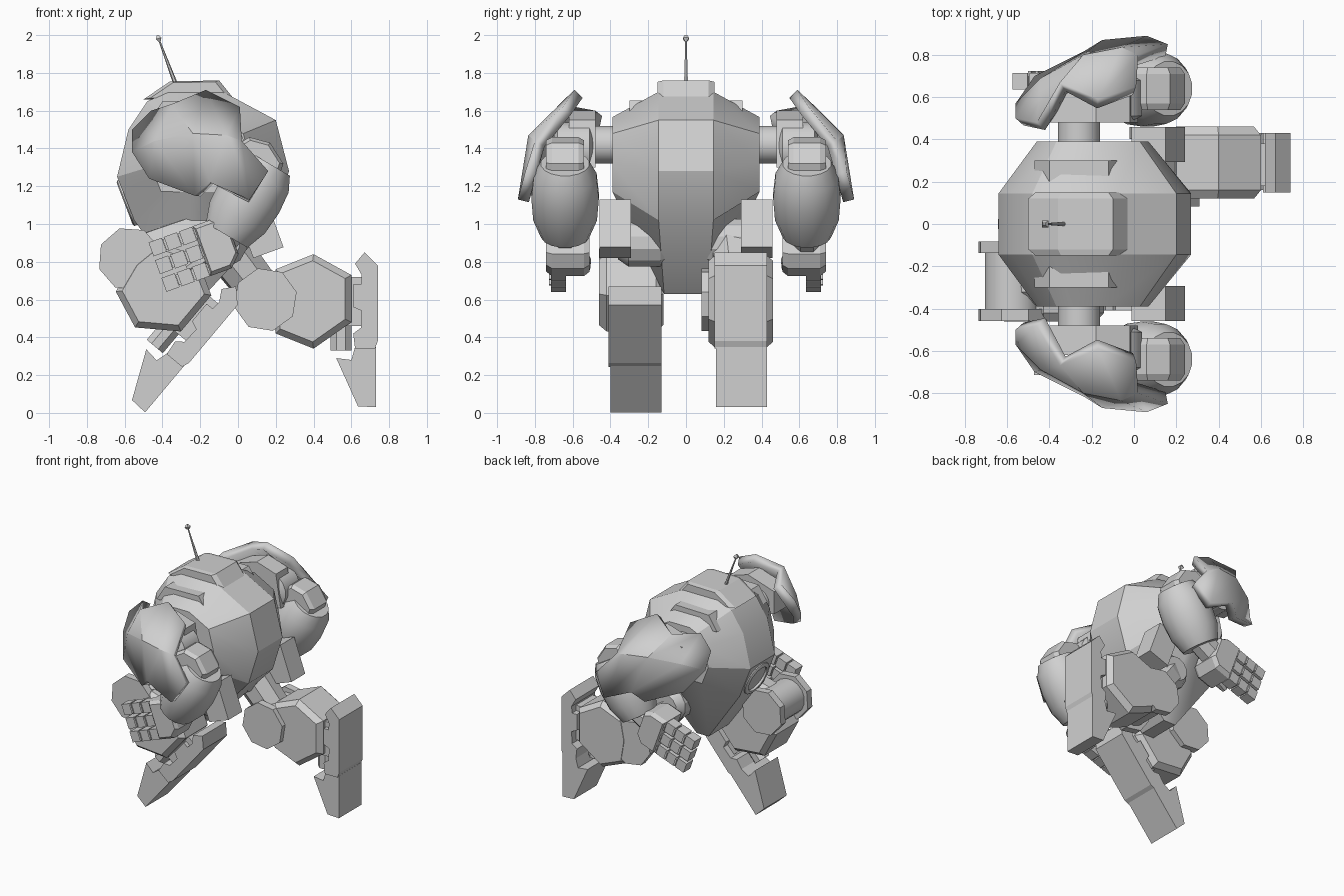
import bpy, bmesh, math
from mathutils import Vector, Matrix

old = bpy.data.objects.get("Cube")
if old:
    bpy.data.objects.remove(old, do_unlink=True)

GREY = (0.63, 0.63, 0.63, 1)
mat = bpy.data.materials.new("plain_grey")
mat.use_nodes = True
mat.diffuse_color = GREY
mat.node_tree.nodes["Principled BSDF"].inputs["Base Color"].default_value = GREY


def finish(name, bm, smooth=False, recalc=True):
    if recalc:
        bmesh.ops.recalc_face_normals(bm, faces=bm.faces)
    me = bpy.data.meshes.new(name)
    bm.to_mesh(me)
    bm.free()
    ob = bpy.data.objects.new(name, me)
    bpy.context.collection.objects.link(ob)
    me.materials.append(mat)
    if smooth:
        bpy.ops.object.select_all(action="DESELECT")
        ob.select_set(True)
        bpy.context.view_layer.objects.active = ob
        bpy.ops.object.shade_smooth_by_angle(angle=math.radians(26))
    return ob


def loft(name, rings, smooth=False):
    """Closed skin through rings of equal point count."""
    bm = bmesh.new()
    vs = [[bm.verts.new(p) for p in r] for r in rings]
    n = len(rings[0])
    for a, b in zip(vs, vs[1:]):
        for i in range(n):
            j = (i + 1) % n
            bm.faces.new((a[i], a[j], b[j], b[i]))
    bm.faces.new(vs[0])
    bm.faces.new(vs[-1])
    return finish(name, bm, smooth)


def prism(name, pts, y, width, chamfer=0, xf=None):
    """Side outline extruded across y, with optional chamfered rims."""
    cx = sum(p[0] for p in pts) / len(pts)
    cz = sum(p[1] for p in pts) / len(pts)
    h = width / 2
    steps = [(-h, 0.86), (-h + chamfer, 1), (h - chamfer, 1), (h, 0.86)] if chamfer else [(-h, 1), (h, 1)]
    rings = [[Vector((cx + (x - cx) * k, y + d, cz + (z - cz) * k)) for x, z in pts] for d, k in steps]
    if xf:
        rings = [[xf @ p for p in r] for r in rings]
    return loft(name, rings)


def ngon(cx, cz, r, n, turn=0.0):
    return [(cx + r * math.cos(math.tau * (i + turn) / n),
             cz + r * math.sin(math.tau * (i + turn) / n)) for i in range(n)]


def box(name, c, size, deg=0.0):
    """Box tilted in the side plane."""
    bm = bmesh.new()
    m = (Matrix.Translation(c) @ Matrix.Rotation(math.radians(-deg), 4, "Y")
         @ Matrix.Diagonal((*size, 1)))
    bmesh.ops.create_cube(bm, size=1, matrix=m)
    return finish(name, bm)


def lathe(name, a, b, profile, n=16, smooth=True):
    """Rings along a to b; profile holds (fraction, radius)."""
    a, b = Vector(a), Vector(b)
    q = (b - a).to_track_quat("Z", "Y")
    rings = [[a.lerp(b, t) + q @ Vector((r * math.cos(math.tau * (i + .5) / n),
                                        r * math.sin(math.tau * (i + .5) / n), 0))
              for i in range(n)] for t, r in profile]
    return loft(name, rings, smooth)


# Body: broad central band narrowing to the shoulder faces
band = [(-.37, 1.7), (-.08, 1.7), (.2, 1.55), (.27, 1.28), (.19, 1.02), (-.17, .63),
        (-.27, .63), (-.55, 1.02), (-.64, 1.25), (-.58, 1.5), (-.48, 1.65)]
rings = []
for y in (-.39, -.145, .145, .39):
    ring = []
    for x, z in band:
        if abs(y) > .2:
            x, z = -.21 + (x + .21) * .58, max(1.38 + (z - 1.38) * .58, 1.17)
        ring.append((x, y * (.8 if z < .7 else 1), z))
    rings.append(ring)
loft("body", rings, True)

# Roof hatch, side ribs, antenna and rear port
prism("roof_hatch", [(-.5, 1.66), (-.36, 1.755), (-.1, 1.76), (-.02, 1.66)], 0, .3, .03)
for s in (-1, 1):
    prism("roof_rib", [(-.47, 1.54), (-.4, 1.65), (-.12, 1.655), (-.04, 1.54)], s * .245, .11)
lathe("antenna", (-.33, 0, 1.74), (-.42, 0, 1.98), [(0, .012), (1, .004)], 6, False)
lathe("antenna_tip", (-.415, 0, 1.965), (-.425, 0, 2), [(0, .008), (.5, .022), (1, .008)], 4, False)
lathe("rear_port", (-.54, 0, 1.13), (-.6, 0, 1.107),
      [(0, .13), (.9, .13), (1, .12), (1, .1), (.4, .095)], 20)

# Shoulder shell rows, from the notched upper edge to the lower outer edge
SHELL = [
    [(-.56, .50, 1.5), (-.46, .48, 1.6), (-.35, .67, 1.635), (-.17, .59, 1.71), (.01, .65, 1.62)],
    [(-.56, .57, 1.38), (-.44, .69, 1.44), (-.24, .80, 1.48), (-.06, .835, 1.47), (.02, .80, 1.44)],
    [(-.47, .70, 1.24), (-.23, .82, 1.15), (-.15, .87, 1.22), (.06, .89, 1.13), (.16, .85, 1.28)]]

for s, side in ((1, "left"), (-1, "right")):
    bm = bmesh.new()
    vs = [[bm.verts.new((x, s * y, z)) for x, y, z in row] for row in SHELL]
    for r in range(2):
        for c in range(4):
            f = [vs[r][c], vs[r][c + 1], vs[r + 1][c + 1], vs[r + 1][c]]
            bm.faces.new(f if s > 0 else f[::-1])
    shell = finish("shoulder_shell_" + side, bm, True, recalc=False)
    mod = shell.modifiers.new("thickness", "SOLIDIFY")
    mod.thickness, mod.offset = .06, -1

    # Upper arm
    lathe("shoulder_axle", (-.26, s * .3, 1.42), (-.26, s * .62, 1.42), [(0, .1), (1, .1)], 20)
    prism("shoulder_block", [(-.4, 1.36), (-.4, 1.53), (-.18, 1.6), (-.02, 1.55), (.02, 1.3)],
          s * .55, .14)
    lathe("shoulder_disc", (-.1, s * .49, 1.4), (-.1, s * .7, 1.4),
          [(0, .1), (.1, .14), (.9, .14), (1, .1)], 16)
    prism("elbow_guard", [(-.05, 1.22), (-.04, 1.4), (.06, 1.46), (.17, 1.43), (.24, 1.32), (.2, 1.2)],
          s * .64, .2, .03)

    # Forearm barrel
    y = s * .64
    lathe("forearm", (.165, y, 1.32), (-.06, y, .94),
          [(0, .13), (.18, .17), (.45, .182), (.75, .172), (1, .13)], 16)

    # Hand with three jointed fingers and a thumb
    dx = -.1 if s > 0 else 0
    ang = math.radians(20)

    def hand(u, v, yy):
        return (-.1 + dx + u * math.cos(ang) - v * math.sin(ang), s * yy,
                .89 + u * math.sin(ang) + v * math.cos(ang))

    lathe("wrist", (-.02, y, 1.0), hand(0, 0, .64), [(0, .09), (1, .09)], 8, False)
    prism("palm", [hand(u, v, 0)[::2] for u, v in
                   ((-.1, -.14), (.02, -.14), (.08, -.08), (.08, .1), (.02, .14), (-.1, .14))],
          s * .625, .23, .03)
    for v in (-.1, 0, .1):
        for k in range(3):
            u = -.14 - k * .085
            box("finger_joint", hand(u + .045, v, .675), (.04, .05, .05), 20)
            box("finger", hand(u, v, .675), (.074, .08, .078), 20)
            box("finger_hinge", hand(u + .045, v, .712), (.014, .025, .06), 20)
    lathe("thumb", hand(-.06, -.04, .55), hand(-.2, -.06, .53), [(0, .035), (.5, .04), (1, .025)], 8, False)

    # Hip plate hanging beside the body
    box("hip_plate", (.115, s * .375, .975), (.17, .165, .27), 20)

# Both legs share one shape; the second is swung about its toe
LOWER_FOOT = [(.73, .03), (.73, .35), (.62, .35), (.6, .28), (.52, .29), (.635, .035)]
SHIN = [(.725, .34), (.74, .38), (.74, .78), (.67, .85), (.62, .79), (.655, .73), (.65, .68),
        (.61, .68), (.61, .56), (.655, .54), (.65, .45), (.61, .42), (.62, .34)]
HULL = [(.4, .84), (.6, .73), (.6, .48), (.4, .34), (.2, .42), (.17, .6), (.2, .76)]
toe = Matrix.Translation((.68, 0, .03))

for s, side in ((1, "left"), (-1, "right")):
    xf = Matrix.Identity(4)
    if s < 0:
        xf = (Matrix.Translation((-.53, 0, .035)) @ Matrix.Rotation(math.radians(40), 4, "Y")
              @ toe.inverted())
    y = s * .28

    def at(x, yy, z):
        return xf @ Vector((x, yy, z))

    prism("foot_" + side, LOWER_FOOT, y + .015, .27, 0, xf)
    prism("shin_" + side, SHIN, y + .01, .28, 0, xf)
    prism("shin_link", [(.56, .46), (.66, .46), (.66, .72), (.56, .72)], y, .2, 0, xf)
    lathe("ankle", at(.545, y, .33), at(.545, y, .46), [(0, .06), (1, .06)], 8, False)
    prism("leg_hull_" + side, HULL, y + s * .01, .34, .04, xf)
    for d in (-.16, .16):
        prism("joint_disc", ngon(.145, .6, .17, 8, .3), y + d - s * .01, .055, 0, xf)
    lathe("joint_core", at(.14, y - .15, .6), at(.14, y + .15, .6), [(0, .13), (1, .13)], 16)

    # Thigh reaching from the body to the joint
    lathe("thigh_" + side, (-.12, s * .24, .95), at(.15, y, .6),
          [(0, .11), (.25, .13), (.85, .12), (1, .09)], 8, False)
    lathe("hip_ball", (-.08, s * .08, .9), (-.08, s * .36, .9), [(0, .1), (.2, .13), (.8, .13), (1, .09)], 12)
